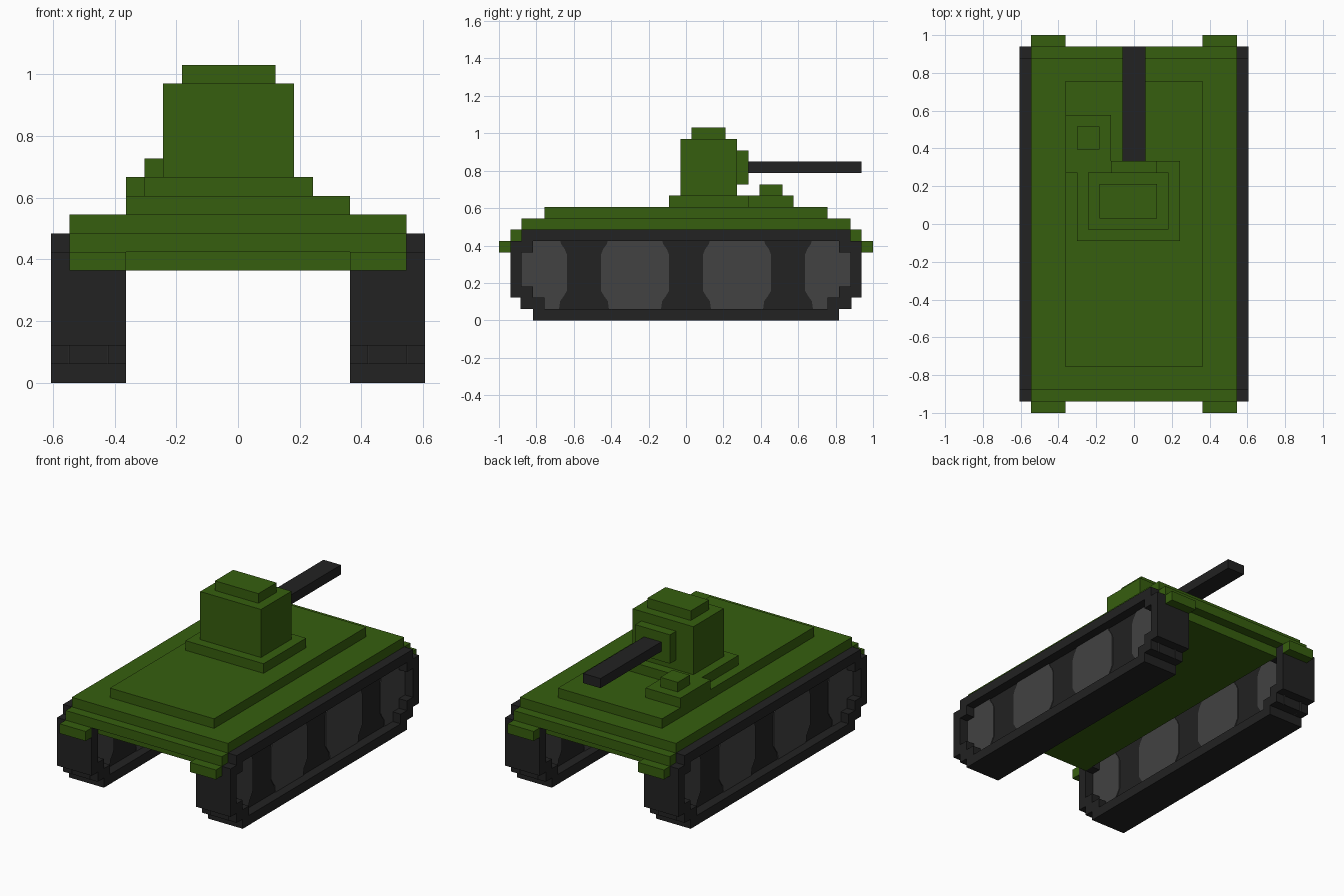
import bpy, bmesh

if "Cube" in bpy.data.objects:
    bpy.data.objects.remove(bpy.data.objects["Cube"])

U = 2 / 33  # grid step the whole model is laid out on


def material(name, rgb):
    m = bpy.data.materials.new(name)
    m.diffuse_color = (*rgb, 1)
    m.use_nodes = True
    m.node_tree.nodes["Principled BSDF"].inputs["Base Color"].default_value = m.diffuse_color
    return m


GREEN = material("army green", (0.037, 0.113, 0.0045))
BLACK = material("track black", (0.0160, 0.0160, 0.0160))
GREY = material("wheel grey", (0.0545, 0.0545, 0.0545))


def finish(name, bm, mat, mirror=(False, False)):
    bmesh.ops.recalc_face_normals(bm, faces=bm.faces)
    me = bpy.data.meshes.new(name)
    bm.to_mesh(me)
    bm.free()
    me.materials.append(mat)
    ob = bpy.data.objects.new(name, me)
    bpy.context.collection.objects.link(ob)
    if any(mirror):
        mod = ob.modifiers.new("mirror", "MIRROR")
        mod.use_axis = (*mirror, False)
        mod.use_mirror_merge = False
    return ob


def box(name, x, y, z, mat=GREEN, mirror=(False, False)):
    """Box from (min, max) pairs in grid steps."""
    bm = bmesh.new()
    bmesh.ops.create_cube(bm, size=1)
    for v in bm.verts:
        v.co = [U * (r[0] if c < 0 else r[1]) for c, r in zip(v.co, (x, y, z))]
    return finish(name, bm, mat, mirror)


def loft(bm, sections):
    """Join (x, yz outline) sections into a capped solid, in grid steps."""
    rings = [[bm.verts.new((x * U, y * U, z * U)) for y, z in pts] for x, pts in sections]
    for a, b in zip(rings, rings[1:]):
        for i in range(len(a)):
            j = (i + 1) % len(a)
            bm.faces.new((a[i], a[j], b[j], b[i]))
    bm.faces.new(rings[0])
    bm.faces.new(rings[-1])


def stepped(rows):
    """Symmetric stair outline from (half length, z low, z high) rows."""
    right = [p for h, lo, hi in rows for p in ((h, lo), (h, hi))]
    return right + [(-y, z) for y, z in reversed(right)]


# Hull layers
box("hull_underside", (-6, 6), (-14.5, 14.5), (6, 7))
box("hull_lower", (-9, 9), (-15.5, 15.5), (7, 8))
box("hull_middle", (-9, 9), (-14.5, 14.5), (8, 9))
box("hull_deck", (-6, 6), (-12.5, 12.5), (9, 10))
box("fenders", (6, 9), (15.5, 16.5), (6, 7), mirror=(True, True))

# Turret, hatch and gun
box("turret_base", (-5, 4), (-1.5, 5.5), (10, 11))
box("turret", (-4, 3), (-0.5, 4.5), (11, 16))
box("turret_cap", (-3, 2), (0.5, 3.5), (16, 17))
box("hatch_base", (-6, -2), (4.5, 9.5), (10, 11))
box("hatch", (-5, -3), (6.5, 8.5), (11, 12))
box("gun_mantlet", (-2, 2), (4.5, 5.5), (12, 15))
box("gun_barrel", (-1, 1), (5.5, 15.5), (13, 14), BLACK)

# Tracks: stepped band with a recessed panel on both sides
outer = stepped([(13.5, 0, 1), (14.5, 1, 2), (15.5, 2, 7), (14.5, 7, 8)])
inner = stepped([(12.5, 1, 2), (13.5, 2, 3), (14.5, 3, 6), (13.5, 6, 7)])
bm = bmesh.new()
loft(bm, [(7, inner), (6, inner), (6, outer), (10, outer), (10, inner), (9, inner)])
finish("tracks", bm, BLACK, (True, False))

# Wheels: thin grey plates on the panels, end ones cut off by the band
half = [(2.3, 1), (2.4, 1.7), (2.7, 2.1), (3, 2.6), (3, 5.8), (2.8, 6.3), (2.5, 6.7), (2.4, 7)]
shape = half + [(-y, z) for y, z in reversed(half)]
bm = bmesh.new()
for centre in (-13.5, -4.5, 4.5, 13.5):
    pts = [(max(-14.6, min(14.6, centre + y)), z) for y, z in shape]
    for x0, x1 in ((9, 9.08), (6.92, 7)):
        loft(bm, [(x0, pts), (x1, pts)])
finish("wheels", bm, GREY, (True, False))
